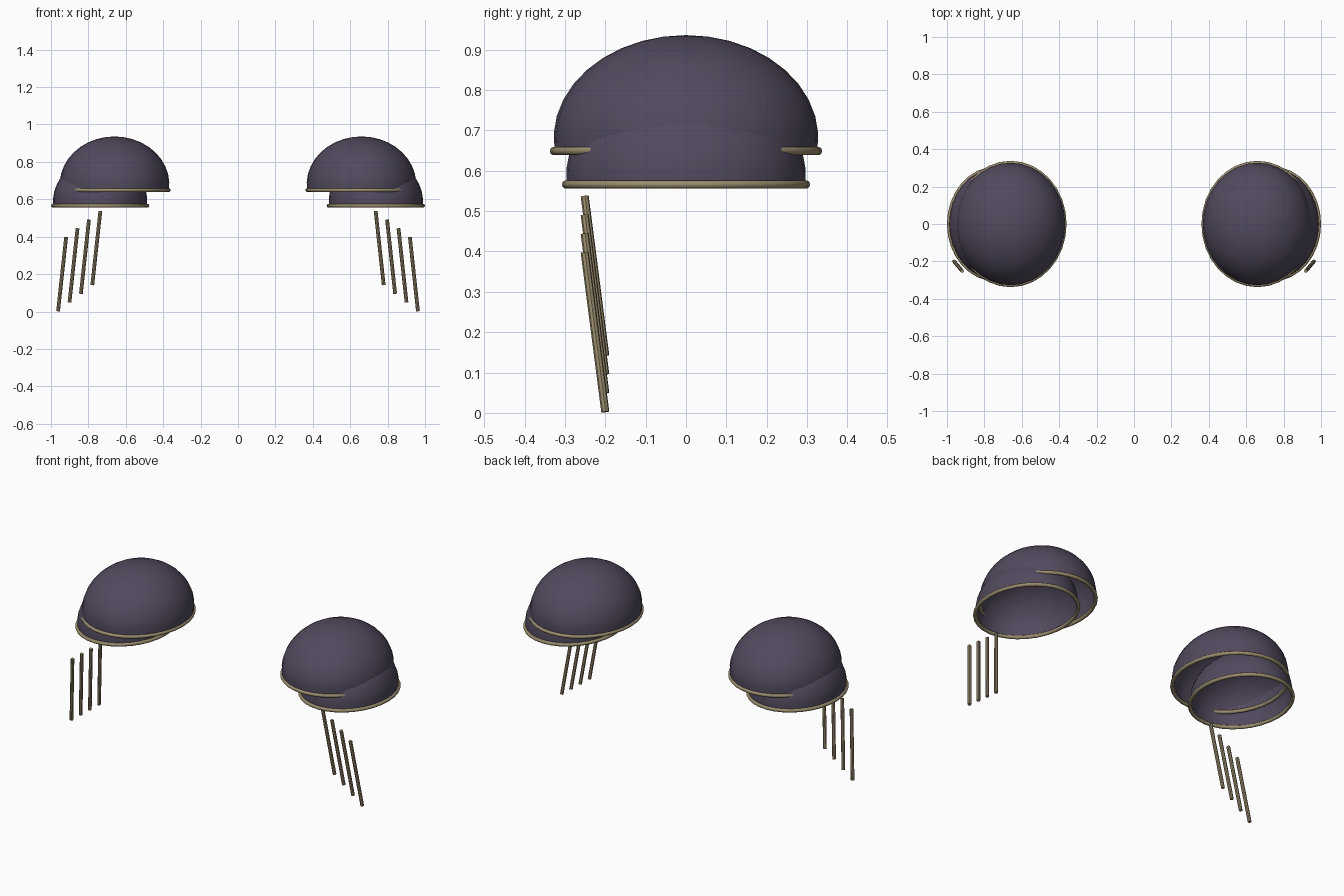
import bpy, bmesh, math
from mathutils import Vector

if "Cube" in bpy.data.objects:
    bpy.data.objects.remove(bpy.data.objects["Cube"])


def material(name, rgb):
    m = bpy.data.materials.new(name)
    m.diffuse_color = (*rgb, 1)
    m.use_nodes = True
    m.node_tree.nodes["Principled BSDF"].inputs["Base Color"].default_value = m.diffuse_color
    return m


PURPLE = material("dusky purple", (0.085, 0.068, 0.112))
BRASS = material("dull brass", (0.32, 0.265, 0.155))
SEGMENTS = 32


def add_part(name, bm, mat, angle):
    bmesh.ops.recalc_face_normals(bm, faces=bm.faces)
    mesh = bpy.data.meshes.new(name)
    bm.to_mesh(mesh)
    bm.free()
    mesh.materials.append(mat)
    obj = bpy.data.objects.new(name, mesh)
    bpy.context.collection.objects.link(obj)
    bpy.ops.object.select_all(action='DESELECT')
    obj.select_set(True)
    bpy.context.view_layer.objects.active = obj
    bpy.ops.object.shade_smooth_by_angle(angle=math.radians(angle))


def dome(name, x, rx, ry, mid, top, bottom):
    """Open oval shell, cut off a little below its widest level."""
    bm = bmesh.new()
    height = top - mid
    low = math.asin((bottom - mid) / height)
    rings, steps = [], 10
    for i in range(steps):
        a = low + (math.pi / 2 - low) * i / steps
        rings.append([bm.verts.new((x + rx * math.cos(a) * math.cos(t),
                                    ry * math.cos(a) * math.sin(t),
                                    mid + height * math.sin(a)))
                      for t in (math.tau * k / SEGMENTS for k in range(SEGMENTS))])
    tip = bm.verts.new((x, 0, top))
    for k in range(SEGMENTS):
        n = (k + 1) % SEGMENTS
        for r, s in zip(rings, rings[1:]):
            bm.faces.new((r[k], r[n], s[n], s[k]))
        bm.faces.new((rings[-1][k], rings[-1][n], tip))
    add_part(name, bm, PURPLE, 60)


def rim(name, x, rx, ry, z, radius=0.0105, sides=10):
    """Round trim following the oval edge of a shell."""
    bm = bmesh.new()
    rings = []
    for k in range(SEGMENTS):
        t = math.tau * k / SEGMENTS
        ring = []
        for j in range(sides):
            a = math.tau * j / sides
            out = radius * math.cos(a)
            ring.append(bm.verts.new((x + (rx + out) * math.cos(t),
                                      (ry + out) * math.sin(t),
                                      z + radius * math.sin(a))))
        rings.append(ring)
    for k in range(SEGMENTS):
        r, s = rings[k], rings[(k + 1) % SEGMENTS]
        for j in range(sides):
            n = (j + 1) % sides
            bm.faces.new((r[j], s[j], s[n], r[n]))
    add_part(name, bm, BRASS, 60)


def rod(name, start, end, radius=0.01):
    start, end = Vector(start), Vector(end)
    axis = end - start
    bm = bmesh.new()
    bmesh.ops.create_cone(bm, cap_ends=True, segments=8, radius1=radius,
                          radius2=radius, depth=axis.length)
    turn = axis.to_track_quat('Z', 'Y').to_matrix().to_4x4()
    bmesh.ops.transform(bm, matrix=turn, verts=bm.verts)
    bmesh.ops.translate(bm, vec=(start + end) / 2, verts=bm.verts)
    add_part(name, bm, BRASS, 30)


for side, s in (("right", 1), ("left", -1)):
    # Overlapping shoulder shells with trim
    dome(f"upper_shell_{side}", s * 0.66, 0.293, 0.328, 0.68, 0.936, 0.649)
    rim(f"upper_rim_{side}", s * 0.66, 0.289, 0.327, 0.649)
    dome(f"lower_shell_{side}", s * 0.737, 0.252, 0.297, 0.59, 0.82, 0.566)
    rim(f"lower_rim_{side}", s * 0.737, 0.2525, 0.297, 0.566)
    # Stepped row of slanted hanging rods
    for i in range(4):
        x, z = 0.736 + 0.061 * i, 0.537 - 0.0465 * i
        rod(f"hanging_rod_{side}_{i + 1}", (s * x, -0.251, z),
            (s * (x + 0.043), -0.2, z - 0.395))
